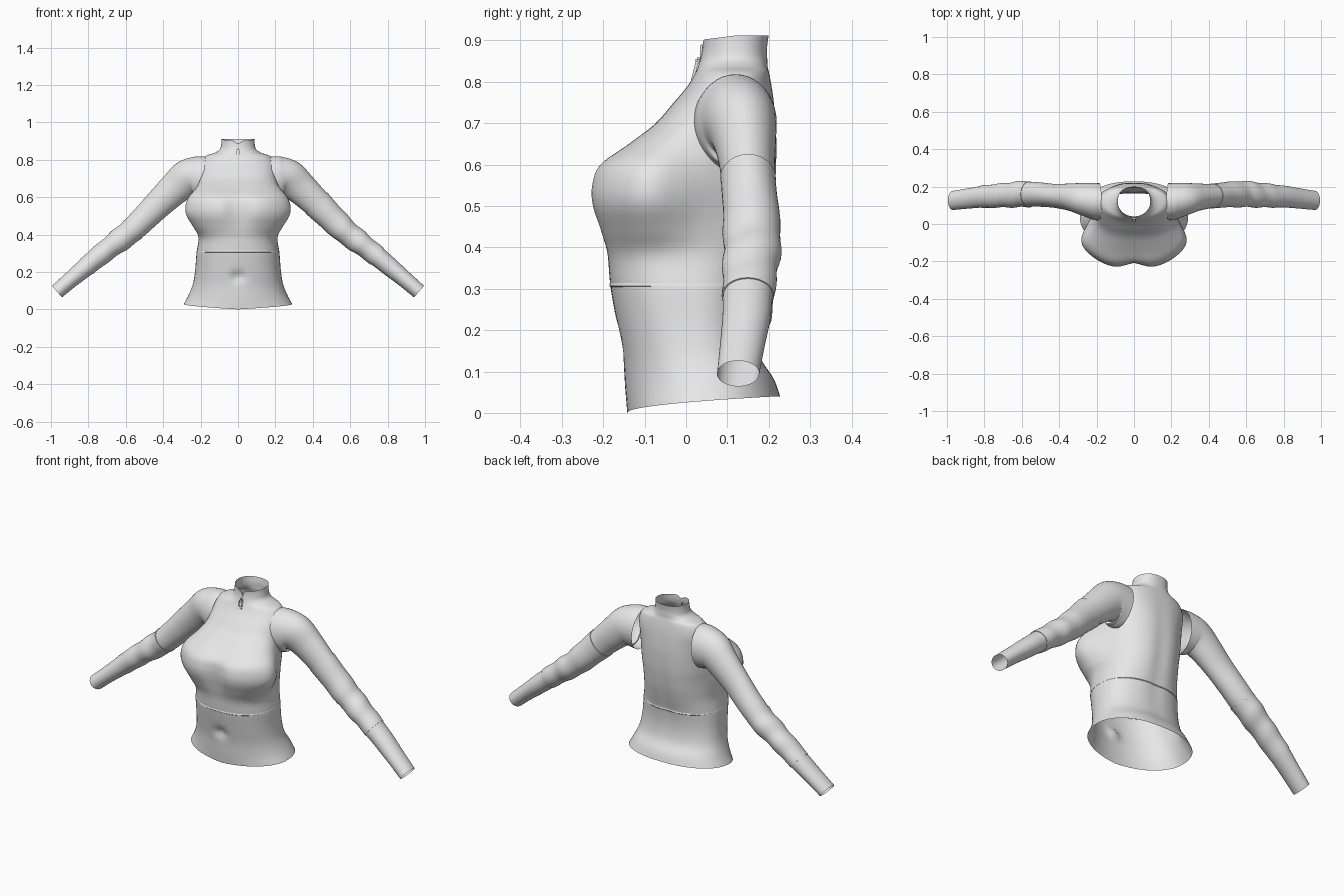
import bpy, bmesh, math
from mathutils import Vector

if "Cube" in bpy.data.objects:
    bpy.data.objects.remove(bpy.data.objects["Cube"])

grey = bpy.data.materials.new("light_grey_cloth")
grey.diffuse_color = (0.8, 0.8, 0.8, 1)
grey.use_nodes = True
grey.node_tree.nodes["Principled BSDF"].inputs["Base Color"].default_value = grey.diffuse_color


def spline(rows, steps):
    """Smoothly interpolate rows of numbers (Catmull-Rom)."""
    out = []
    for i in range(len(rows) - 1):
        a, b, c, d = (rows[max(i - 1, 0)], rows[i], rows[i + 1],
                      rows[min(i + 2, len(rows) - 1)])
        for s in range(steps):
            t = s / steps
            out.append([q + 0.5 * t * (r - p + t * (2*p - 5*q + 4*r - u
                        + t * (3*(q - r) + u - p)))
                        for p, q, r, u in zip(a, b, c, d)])
    return out + [list(rows[-1])]


def loft(name, rings):
    """Skin closed rings into an open tube."""
    bm = bmesh.new()
    vr = [[bm.verts.new(p) for p in ring] for ring in rings]
    n = len(vr[0])
    for a, b in zip(vr, vr[1:]):
        for i in range(n):
            bm.faces.new((a[i], a[(i + 1) % n], b[(i + 1) % n], b[i]))
    return finish(name, bm)


def finish(name, bm, angle=40):
    me = bpy.data.meshes.new(name)
    bm.to_mesh(me)
    bm.free()
    me.materials.append(grey)
    ob = bpy.data.objects.new(name, me)
    bpy.context.collection.objects.link(ob)
    bpy.ops.object.select_all(action='DESELECT')
    ob.select_set(True)
    bpy.context.view_layer.objects.active = ob
    bpy.ops.object.shade_smooth_by_angle(angle=math.radians(angle))
    return ob


def gauss(v, width):
    return math.exp(-(v / width) ** 2)


# Torso: z, half width, bust bulge, front y, back y, centre y, front roundness
sections = [
    (0.00, .290, 0, -.142, .228, .04, .95),
    (0.06, .264, 0, -.147, .212, .04, .95),
    (0.13, .242, 0, -.152, .180, .03, .92),
    (0.21, .229, 0, -.166, .166, .02, .88),
    (0.30, .222, 0, -.182, .172, .01, .85),
    (0.38, .210, .002, -.192, .192, .00, .82),
    (0.44, .206, .040, -.212, .206, .00, .74),
    (0.50, .207, .074, -.232, .215, .00, .66),
    (0.55, .210, .078, -.234, .220, .01, .65),
    (0.60, .211, .062, -.213, .222, .02, .67),
    (0.65, .209, .028, -.142, .222, .04, .72),
    (0.70, .205, 0, -.075, .219, .07, .78),
    (0.75, .201, 0, -.030, .214, .10, .84),
    (0.79, .193, 0, .004, .208, .11, .92),
    (0.82, .172, 0, .022, .202, .115, 1),
    (0.837, .125, 0, .029, .198, .118, 1),
    (0.855, .098, 0, .035, .197, .118, 1),
    (0.88, .090, 0, .040, .196, .118, 1),
    (0.912, .087, 0, .040, .200, .120, 1),
]
SEG = 72
rings = []
for z, w, bulge, yf, yb, yc, e in spline(sections, 5):
    ring = []
    for k in range(SEG):
        t = 2 * math.pi * k / SEG
        c, s = math.cos(t), math.sin(t)
        p = e if s < 0 else 0.88
        cx = math.copysign(abs(c) ** p, c)
        sy = math.copysign(abs(s) ** p, s)
        y = yc + sy * (yb - yc if s > 0 else yc - yf)
        x = cx * (w + bulge * gauss(y + .10, .12))
        if s < 0:  # cleavage and navel
            y += .028 * gauss(x, .06) * gauss(z - .53, .10)
            y += .022 * gauss(x, .028) * gauss(z - .175, .028)
        else:      # shallow spine groove
            y -= .008 * gauss(x, .04) * gauss(z - .45, .25)
        # hem rises from front to back, collar dips to a notch in front
        zz = z + .040 * math.sqrt(max(0, min(1, (y + .142) / .36))) * max(0, 1 - z / .15)
        if z > .88 and s < 0:
            zz -= (z - .88) / .032 * (.010 * -s + .018 * gauss(x, .014))
        ring.append((x, y, zz))
    rings.append(ring)
loft("bodice", rings)

# Waist seam: a thin raised line that follows the bodice
seam = min(rings, key=lambda r: abs(r[0][2] - .31))
loft("waist_seam", [[(x * f, .0 + y * f, .31 + dz) for x, y, _ in seam]
                    for f, dz in ((.99, -.006), (1.008, -.003), (1.004, .002), (.985, .008))])

# Sleeves: x, y, z, radius across the arm, radius in depth
arm = [
    (.185, .118, .700, .118, .100),
    (.225, .122, .703, .114, .097),
    (.275, .132, .695, .102, .087),
    (.335, .143, .648, .088, .074),
    (.420, .150, .568, .077, .064),
    (.500, .157, .488, .070, .065),
    (.580, .160, .412, .064, .067),
    (.660, .156, .350, .058, .064),
    (.745, .150, .283, .053, .060),
    (.810, .146, .229, .050, .058),
    (.890, .136, .162, .044, .054),
    (.968, .126, .095, .041, .051),
]
path = spline(arm, 8)


def sleeve_rings(side, x0, x1, grow, fold, lip):
    pts = [i for i, p in enumerate(path) if x0 - .006 <= p[0] <= x1 + .006]
    out = []
    for i in pts:
        x, y, z, rn, ry = path[i]
        a, b = path[max(i - 1, 0)], path[min(i + 1, len(path) - 1)]
        d = Vector((b[0] - a[0], 0, b[2] - a[2])).normalized()
        nrm = Vector((-d.z, 0, d.x))
        ring = []
        for k in range(40):
            t = 2 * math.pi * k / 40
            f = grow + fold * math.sin(x * 62 + 1.2 * math.sin(t)) * gauss(x - .64, .13)
            v = Vector((x, y, z)) + nrm * rn * f * math.cos(t)
            v.y += ry * f * math.sin(t)
            ring.append((v.x * side, v.y, v.z))
        out.append(ring)
    # turn the lip inward to close onto the neighbouring piece
    def shrink(ring):
        m = sum((Vector(p) for p in ring), Vector()) / len(ring)
        return [tuple(m + (Vector(p) - m) * .92) for p in ring]
    if lip:
        out = [shrink(out[0])] + out + [shrink(out[-1])]
    if side < 0:
        out = [list(reversed(r)) for r in out]
    return [list(reversed(r)) for r in out]


for label, side, cut_a, cut_b in (("right", 1, .420, .745), ("left", -1, .565, .805)):
    loft(label + "_upper_sleeve", sleeve_rings(side, 0, cut_a, 1.0, .015, False))
    loft(label + "_elbow_sleeve", sleeve_rings(side, cut_a, cut_b, 1.045, .045, True))
    loft(label + "_lower_sleeve", sleeve_rings(side, cut_b, 2, 1.0, .01, False))


def bar(name, loc, size, tilt=0):
    bm = bmesh.new()
    bmesh.ops.create_cube(bm, size=1)
    for v in bm.verts:
        v.co = Vector(v.co[i] * size[i] for i in range(3))
    bmesh.ops.bevel(bm, geom=bm.edges[:], offset=min(size) * .3, segments=2, affect='EDGES')
    ob = finish(name, bm)
    ob.location = loc
    ob.rotation_euler.x = tilt
    return ob


# Zip on the collar: closure strip, slider, and pull tab with a slot
bar("zip_strip", (0, .038, .870), (.006, .008, .040))
bar("zip_slider", (0, .030, .852), (.016, .014, .016))
for s in (-1, 1):
    bar("zip_pull_side", (s * .009, .021, .826), (.006, .007, .048), -.25)
for z, y, h in ((.847, .0265, .007), (.812, .0175, .018)):
    bar("zip_pull_end", (0, y, z), (.022, .007, h), -.25)
